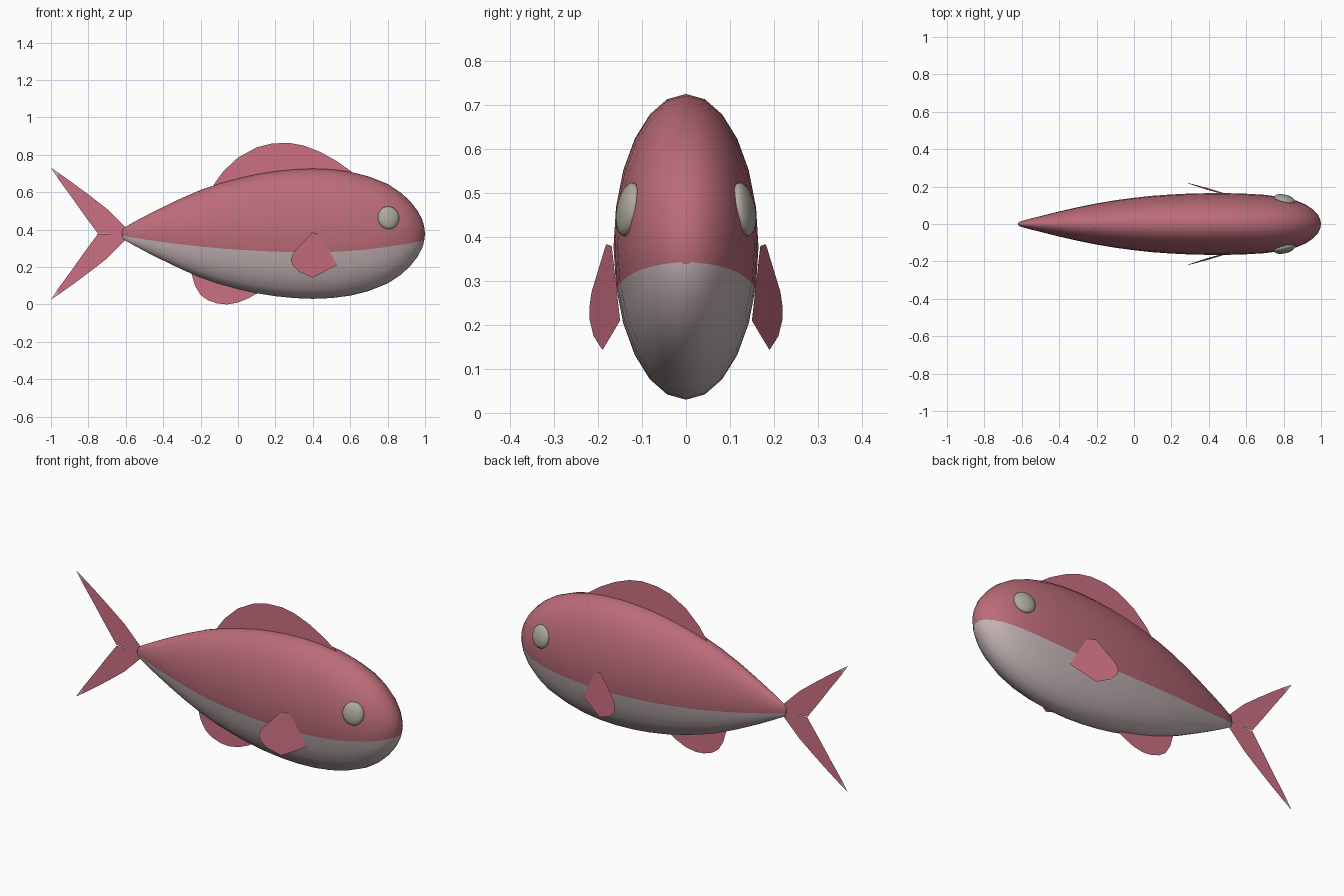
import bpy, bmesh, math
from mathutils import Vector, Matrix

cube = bpy.data.objects.get("Cube")
if cube:
    bpy.data.objects.remove(cube)


def material(name, rgb):
    m = bpy.data.materials.new(name)
    m.use_nodes = True
    m.diffuse_color = (*rgb, 1)
    m.node_tree.nodes["Principled BSDF"].inputs["Base Color"].default_value = (*rgb, 1)
    return m


BACK = material("rose_back", (0.50, 0.15, 0.19))
FIN = material("rose_fin", (0.60, 0.16, 0.22))
BELLY = material("pale_belly", (0.56, 0.46, 0.47))
EYE = material("grey_eye", (0.42, 0.40, 0.35))
PUPIL = material("black_pupil", (0.01, 0.01, 0.012))
SPOT = material("violet_spot", (0.21, 0.15, 0.29))

MID = 0.378      # height of the body axis
SIDES = 24
# body stations: x, half height, half width
STATIONS = [(-0.62, 0.012, 0.004), (-0.61, 0.032, 0.013), (-0.55, 0.066, 0.03),
            (-0.48, 0.103, 0.047), (-0.4, 0.143, 0.067), (-0.3, 0.191, 0.09),
            (-0.2, 0.234, 0.11), (-0.1, 0.268, 0.127), (0, 0.295, 0.14),
            (0.1, 0.318, 0.151), (0.2, 0.334, 0.158), (0.3, 0.344, 0.163),
            (0.4, 0.348, 0.165), (0.5, 0.344, 0.165), (0.6, 0.331, 0.162),
            (0.7, 0.306, 0.156), (0.8, 0.266, 0.142), (0.87, 0.22, 0.124),
            (0.92, 0.174, 0.103), (0.96, 0.123, 0.075), (0.985, 0.076, 0.047),
            (0.995, 0.04, 0.025)]


def belly_line(x):
    return 0.279 + (0.085 if x < 0.4 else 0.18) * (x - 0.4) ** 2


def finish(name, bm, mats, smooth=False):
    mesh = bpy.data.meshes.new(name)
    bm.to_mesh(mesh)
    bm.free()
    for m in mats:
        mesh.materials.append(m)
    ob = bpy.data.objects.new(name, mesh)
    bpy.context.collection.objects.link(ob)
    if smooth:
        mesh.shade_smooth()
    return ob


def body_point(x, angle, side=1):
    """Point on the skin; angle is measured up from the flank."""
    for (x0, h0, w0), (x1, h1, w1) in zip(STATIONS, STATIONS[1:]):
        if x0 <= x <= x1:
            t = (x - x0) / (x1 - x0)
            h, w = h0 + t * (h1 - h0), w0 + t * (w1 - w0)
            return Vector((x, side * w * math.cos(angle), MID + h * math.sin(angle)))


def skin_frame(x, degrees, side, lift):
    """Matrix with z along the skin normal."""
    a, e = math.radians(degrees), 0.02
    p = body_point(x, a, side)
    n = (body_point(x + e, a, side) - body_point(x - e, a, side)).cross(
        body_point(x, a + e, side) - body_point(x, a - e, side)).normalized() * side
    return Matrix.Translation(p + n * lift) @ n.to_track_quat('Z', 'Y').to_matrix().to_4x4()


# Body: lofted ellipses, cut along the belly line
bm = bmesh.new()
rings = []
for x, h, w in STATIONS:
    turn = [math.tau * i / SIDES for i in range(SIDES)]
    rings.append([bm.verts.new((x, w * math.cos(a), MID + h * math.sin(a))) for a in turn])
bands = []
for r, s in zip(rings, rings[1:]):
    bands.append([bm.faces.new((r[i], r[(i + 1) % SIDES], s[(i + 1) % SIDES], s[i]))
                  for i in range(SIDES)])
bm.faces.new(rings[0])
nose = bm.verts.new((1, 0, MID))
for i in range(SIDES):
    bm.faces.new((rings[-1][i], rings[-1][(i + 1) % SIDES], nose))
for band, a, b in zip(bands, STATIONS, STATIONS[1:]):
    x0, x1 = a[0], b[0]
    slope = belly_line(x1) - belly_line(x0)
    edges = {e for f in band for e in f.edges}
    verts = {v for f in band for v in f.verts}
    bmesh.ops.bisect_plane(bm, geom=band + list(edges) + list(verts), dist=1e-5,
                           plane_co=(x0, 0, belly_line(x0)), plane_no=(-slope, 0, x1 - x0))
for f in bm.faces:
    c = f.calc_center_median()
    f.material_index = int(c.z < belly_line(c.x) and c.x < 0.995)
bmesh.ops.recalc_face_normals(bm, faces=bm.faces)
finish("body", bm, [BACK, BELLY], True)


# Flat fins
def sheet(name, points):
    bm = bmesh.new()
    bm.faces.new([bm.verts.new(p) for p in points])
    return finish(name, bm, [FIN])


dorsal = [(-0.14, 0.62), (-0.12, 0.655), (-0.08, 0.71), (0, 0.785), (0.1, 0.84), (0.18, 0.86),
          (0.27, 0.864), (0.35, 0.85), (0.44, 0.815), (0.53, 0.765), (0.6, 0.715), (0.64, 0.68),
          (0.6, 0.6), (-0.05, 0.6)]
anal = [(-0.25, 0.17), (-0.23, 0.1), (-0.2, 0.05), (-0.16, 0.022), (-0.11, 0.005), (-0.06, 0),
        (0, 0.01), (0.06, 0.035), (0.12, 0.07), (0.1, 0.15), (-0.15, 0.2)]
sheet("dorsal_fin", [(x, 0, z) for x, z in dorsal])
sheet("anal_fin", [(x, 0, z) for x, z in anal])

# Forked tail: one lobe strip, mirrored about the body axis, with pale tips
outer = [(-0.605, 0.415), (-0.64, 0.45), (-0.7, 0.51), (-0.79, 0.58), (-0.88, 0.647), (-0.962, 0.705)]
inner = [(-0.605, 0.378), (-0.68, 0.378), (-0.75, 0.38), (-0.82, 0.475), (-0.89, 0.574), (-0.962, 0.672)]
bm = bmesh.new()
for flip in (1, -1):
    def vert(p):
        return bm.verts.new((p[0], 0, MID + flip * (p[1] - MID)))
    a, b = [vert(p) for p in outer], [vert(p) for p in inner]
    for i in range(len(a) - 1):
        bm.faces.new((a[i], b[i], b[i + 1], a[i + 1]))
    bm.faces.new((a[-1], b[-1], vert((-1, 0.73)))).material_index = 1
bmesh.ops.remove_doubles(bm, verts=bm.verts, dist=1e-4)
finish("tail_fin", bm, [FIN, BELLY])

# Paired parts on both flanks
pectoral = [(0.395, 0.384), (0.44, 0.38), (0.53, 0.21), (0.4, 0.143), (0.325, 0.175),
            (0.29, 0.21), (0.283, 0.24), (0.295, 0.275)]
spots = [(-0.11, 41), (0.085, 51), (0.07, 74), (0.57, 73), (-0.21, 74)]
for side, label in ((-1, "front"), (1, "back")):
    sheet("pectoral_fin_" + label,
          [(x, side * (0.15 - 0.288 * (x - 0.53) - 0.04 * (z - 0.21)), z) for x, z in pectoral])

    # Eye: flattened ball with a dark cap at its outer pole
    bm = bmesh.new()
    bmesh.ops.create_uvsphere(bm, u_segments=24, v_segments=16, radius=1)
    for f in bm.faces:
        f.material_index = int(f.calc_center_median().z > 0.92)
    bmesh.ops.transform(bm, verts=bm.verts, matrix=skin_frame(0.805, 19, side, 0.002)
                        @ Matrix.Diagonal((0.058, 0.062, 0.024, 1)))
    finish("eye_" + label, bm, [EYE, PUPIL], True)

    # Small spots lying on the skin
    bm = bmesh.new()
    for x, degrees in spots:
        bmesh.ops.create_circle(bm, cap_ends=True, segments=10, radius=0.014,
                                matrix=skin_frame(x, degrees, side, 0.002))
    finish("spots_" + label, bm, [SPOT])
